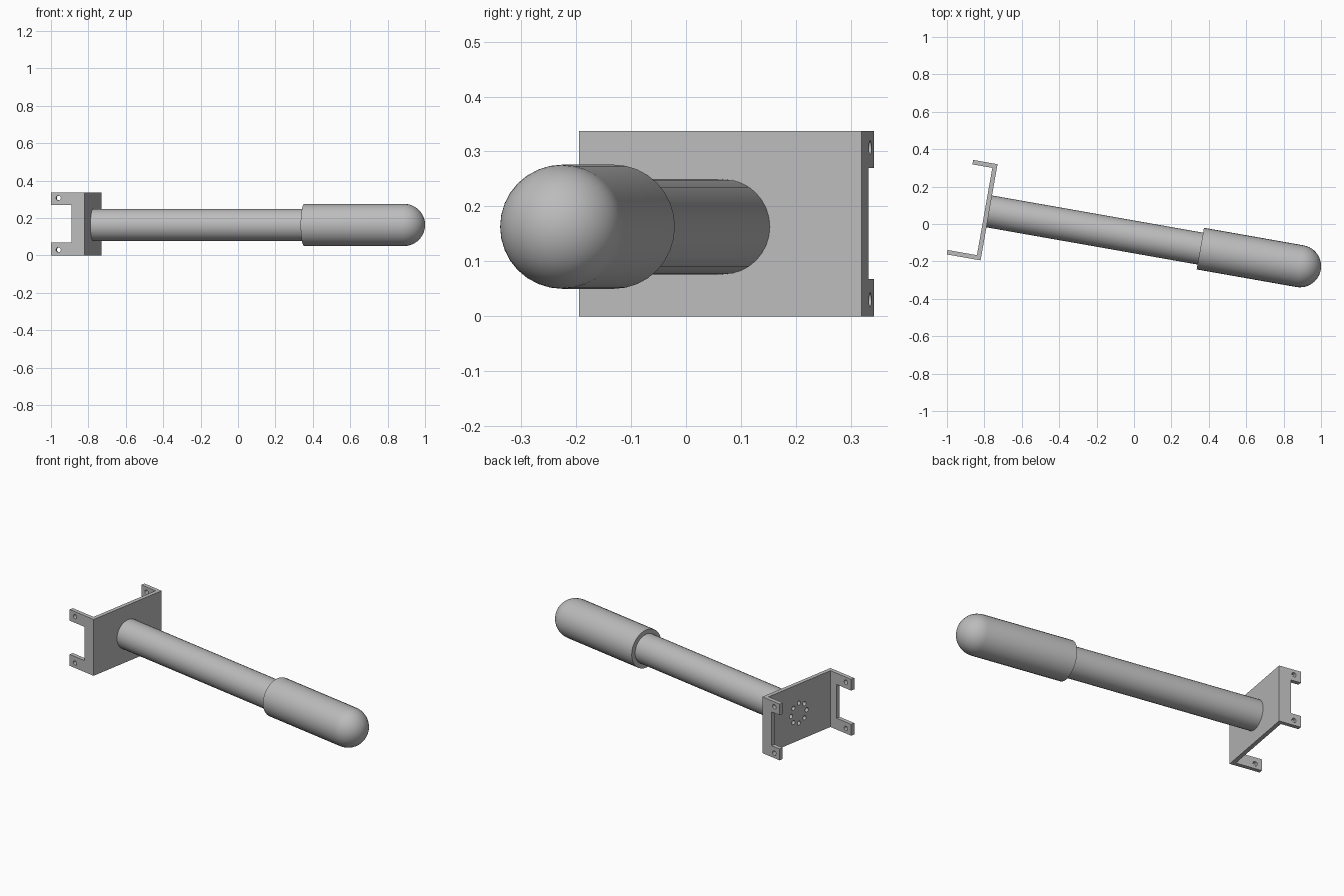
import bpy, bmesh
from math import pi, sin, cos, radians
from mathutils import Matrix, Vector

cube = bpy.data.objects.get("Cube")
if cube:
    bpy.data.objects.remove(cube)

TILT = radians(-10)          # whole model is turned about z
AXIS = Vector((0, -0.068, 0.163))   # centre line of rod and grip
FRONT = -0.774               # outer face of the bracket plate
THICK = 0.024
HEIGHT = 0.337
RIGHT, LEFT = -0.334, 0.188  # outer faces of the two flanges

grey = bpy.data.materials.new("plain grey")
grey.use_nodes = True
GREY = (0.5, 0.5, 0.5, 1)
grey.diffuse_color = GREY
grey.node_tree.nodes["Principled BSDF"].inputs["Base Color"].default_value = GREY


def make_object(name, bm, smooth=False):
    bmesh.ops.recalc_face_normals(bm, faces=bm.faces)
    mesh = bpy.data.meshes.new(name)
    bm.to_mesh(mesh)
    bm.free()
    mesh.materials.append(grey)
    obj = bpy.data.objects.new(name, mesh)
    bpy.context.collection.objects.link(obj)
    obj.rotation_euler.z = TILT
    return obj


def shade(obj):
    bpy.ops.object.select_all(action='DESELECT')
    obj.select_set(True)
    bpy.context.view_layer.objects.active = obj
    bpy.ops.object.shade_smooth_by_angle(angle=radians(30))


def lathe(name, profile, steps=32):
    """Spin (along, radius) points around the centre line."""
    bm = bmesh.new()
    verts = [bm.verts.new(AXIS + Vector((u, 0, r))) for u, r in profile]
    edges = [bm.edges.new(pair) for pair in zip(verts, verts[1:])]
    bmesh.ops.spin(bm, geom=verts + edges, cent=AXIS, axis=(1, 0, 0),
                   angle=2 * pi, steps=steps)
    bmesh.ops.remove_doubles(bm, verts=bm.verts, dist=0.0002)
    return make_object(name, bm)


def add_pin(bm, centre, radius, length, turn):
    place = Matrix.Translation(centre) @ turn
    bmesh.ops.create_cone(bm, cap_ends=True, segments=20, radius1=radius,
                          radius2=radius, depth=length, matrix=place)


def cut(obj, cutter):
    mod = obj.modifiers.new("cut", 'BOOLEAN')
    mod.object = cutter
    mod.solver = 'EXACT'
    bpy.context.view_layer.update()
    done = obj.evaluated_get(bpy.context.evaluated_depsgraph_get())
    mesh = bpy.data.meshes.new_from_object(done)
    obj.modifiers.clear()
    obj.data = mesh


# Bracket: uneven channel section raised to full height
section = [(FRONT, RIGHT), (FRONT, LEFT), (-0.906, LEFT), (-0.906, LEFT - THICK),
           (FRONT - THICK, LEFT - THICK), (FRONT - THICK, RIGHT + THICK),
           (-0.957, RIGHT + THICK), (-0.957, RIGHT)]
bm = bmesh.new()
base = bm.faces.new([bm.verts.new((u, v, 0)) for u, v in section])
top = bmesh.ops.extrude_face_region(bm, geom=[base])["geom"]
bmesh.ops.translate(bm, vec=(0, 0, HEIGHT),
                    verts=[g for g in top if isinstance(g, bmesh.types.BMVert)])
bracket = make_object("mounting_bracket", bm)

# Rod and rounded grip
rod = lathe("rod", [(FRONT - 0.004, 0), (FRONT - 0.004, 0.0865),
                    (0.42, 0.0865), (0.42, 0)])
R, DOME = 0.113, 0.913
dome = [(DOME + R * sin(a), R * cos(a))
        for a in (i * pi / 24 for i in range(12))]
grip = lathe("rounded_grip", [(0.372, 0), (0.372, R)] + dome + [(DOME + R, 0)])

# Cutter: notch between tabs, tab screw holes and ring of plate holes
bm = bmesh.new()
bmesh.ops.create_cube(bm, size=1, matrix=Matrix.Translation((-0.945, -0.07, 0.169))
                      @ Matrix.Diagonal((0.2, 0.8, 0.202, 1)))
across = Matrix.Rotation(pi / 2, 4, 'X')
along = Matrix.Rotation(pi / 2, 4, 'Y')
for z in (0.03, HEIGHT - 0.03):
    add_pin(bm, (-0.916, RIGHT, z), 0.013, 0.1, across)
    add_pin(bm, (-0.865, LEFT, z), 0.013, 0.1, across)
for i in range(8):
    a = i * pi / 4
    spot = AXIS + Vector((FRONT, 0.06 * cos(a), 0.06 * sin(a)))
    add_pin(bm, spot, 0.0125, 0.12, along)
cutter = make_object("hole_cutter", bm)
cutter.hide_render = True

for part in (bracket, rod):
    cut(part, cutter)
bpy.data.objects.remove(cutter)
for part in (bracket, rod, grip):
    shade(part)
